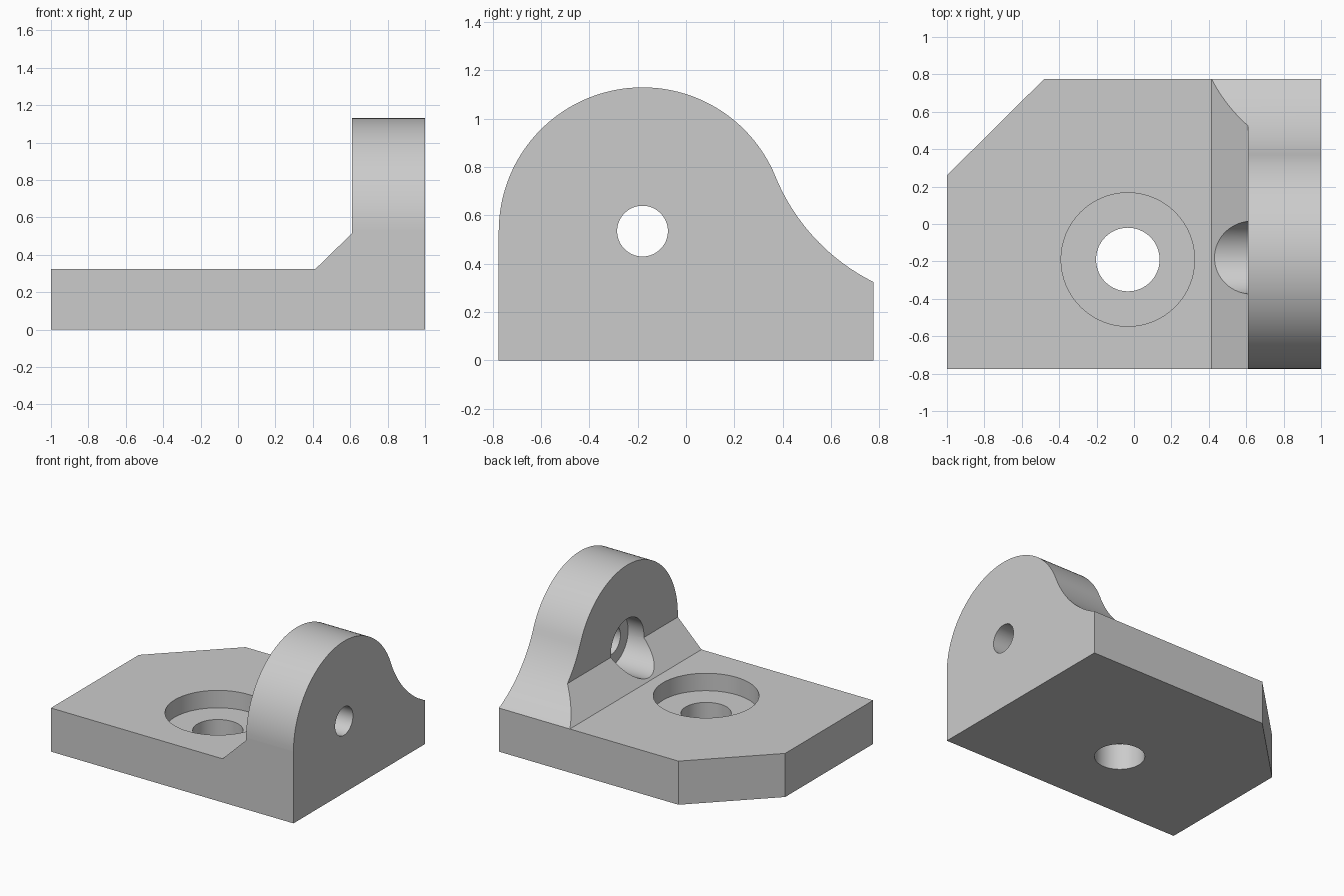
import bpy, bmesh
from math import sin, cos, atan2, pi, radians, hypot
from mathutils import Vector

if "Cube" in bpy.data.objects:
    bpy.data.objects.remove(bpy.data.objects["Cube"])

metal = bpy.data.materials.new("plain grey")
grey = (0.6, 0.6, 0.6, 1)
metal.use_nodes = True
metal.diffuse_color = grey
metal.node_tree.nodes["Principled BSDF"].inputs["Base Color"].default_value = grey


def prism(name, points, axis, start, end):
    """Extrude a 2D outline along one axis; the points use the other two axes in order."""
    bm = bmesh.new()

    def place(p, depth):
        co = list(p)
        co.insert(axis, depth)
        return bm.verts.new(co)

    face = bm.faces.new([place(p, start) for p in points])
    grown = bmesh.ops.extrude_face_region(bm, geom=[face])["geom"]
    shift = Vector((0, 0, 0))
    shift[axis] = end - start
    bmesh.ops.translate(bm, vec=shift, verts=[v for v in grown if isinstance(v, bmesh.types.BMVert)])
    bmesh.ops.recalc_face_normals(bm, faces=bm.faces)
    mesh = bpy.data.meshes.new(name)
    bm.to_mesh(mesh)
    bm.free()
    obj = bpy.data.objects.new(name, mesh)
    bpy.context.collection.objects.link(obj)
    mesh.materials.append(metal)
    return obj


def arc(centre, radius, a0, a1, steps):
    return [(centre[0] + radius * cos(a0 + (a1 - a0) * i / steps),
             centre[1] + radius * sin(a0 + (a1 - a0) * i / steps)) for i in range(steps + 1)]


def circle(centre, radius):
    return arc(centre, radius, 0, 2 * pi, 64)[:-1]


def combine(target, tool, operation):
    mod = target.modifiers.new(operation, 'BOOLEAN')
    mod.object, mod.operation, mod.solver = tool, operation, 'EXACT'
    bpy.context.view_layer.objects.active = target
    bpy.ops.object.modifier_apply(modifier=mod.name)
    bpy.data.objects.remove(tool)


# L-shaped body with a sloped inside corner
bracket = prism("angle_bracket", [(-1, 0), (1, 0), (1, 1.3), (0.61, 1.3), (0.61, 0.515),
                                  (0.415, 0.325), (-1, 0.325)], 1, -0.9, 0.9)

# Side outline: round head flowing through a hollow curve to the back edge
eye, head = Vector((-0.18, 0.535)), 0.595
back = Vector((0.775, 0.325))
join_angle = radians(22.25)
out = Vector((cos(join_angle), sin(join_angle)))
join = eye + out * head
chord = back - join
hollow = chord.length_squared / (2 * out.dot(chord))
hub = join + out * hollow
end_angle = atan2(back.y - hub.y, back.x - hub.x) + 2 * pi
outline = [(-0.775, -0.1)] + arc(eye, head, pi, join_angle, 56)
outline += arc(hub, hollow, join_angle + pi, end_angle, 24)[1:] + [(0.775, -0.1)]
combine(bracket, prism("side_outline", outline, 0, -1.2, 1.2), 'INTERSECT')

# Clipped corner of the base
corner = [(-1.2, 0.062), (-1.2, 1.2), (-0.052, 1.2)]
combine(bracket, prism("corner_cut", corner, 2, -0.2, 0.6), 'DIFFERENCE')

# Stepped bolt holes through the base and the upright
base_hole = (-0.033, -0.19)
for name, centre, radius, axis, start, end in (
        ("base_hole", base_hole, 0.17, 2, -0.2, 0.6),
        ("base_recess", base_hole, 0.357, 2, 0.195, 0.6),
        ("upright_hole", eye, 0.105, 0, 0.3, 1.2),
        ("upright_recess", eye, 0.195, 0, 0.3, 0.74)):
    combine(bracket, prism(name, circle(centre, radius), axis, start, end), 'DIFFERENCE')

# Smooth curved walls, flat plane faces
bpy.ops.object.select_all(action='DESELECT')
bracket.select_set(True)
bpy.context.view_layer.objects.active = bracket
bpy.ops.object.shade_smooth_by_angle(angle=radians(30))
for poly in bracket.data.polygons:
    if poly.area > 0.15:
        poly.use_smooth = False
